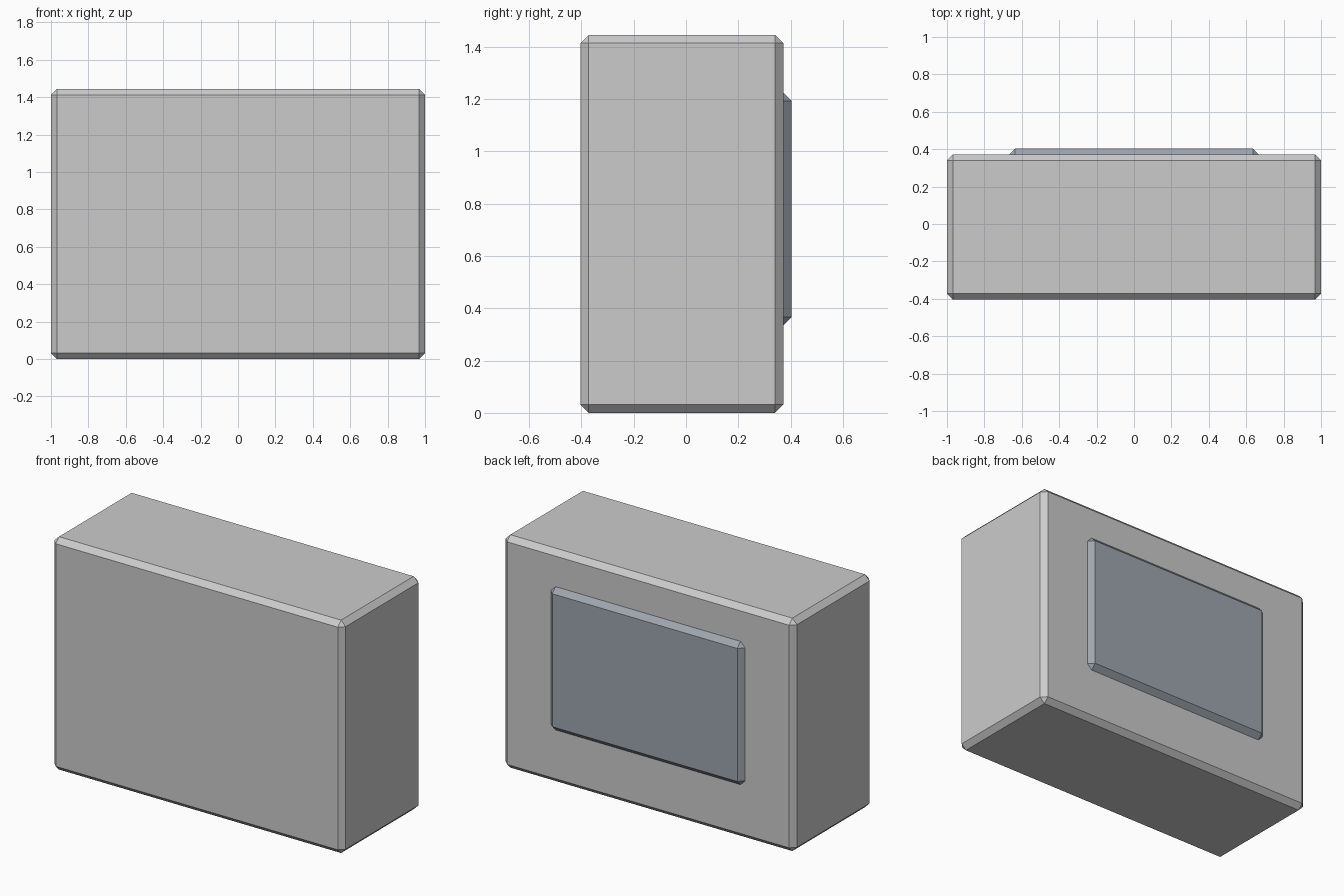
import bpy
import bmesh

if "Cube" in bpy.data.objects:
    bpy.data.objects.remove(bpy.data.objects["Cube"])


def chamfered_box(name, lo, hi, width, color=None):
    """Flat-shaded box between two corners with a one-segment chamfer on every edge."""
    bm = bmesh.new()
    bmesh.ops.create_cube(bm, size=1)
    for v in bm.verts:
        v.co = [a + (c + 0.5) * (b - a) for a, b, c in zip(lo, hi, v.co)]
    bmesh.ops.bevel(bm, geom=bm.edges[:], offset=width, offset_type='OFFSET',
                    segments=1, profile=0.5, affect='EDGES')
    bmesh.ops.recalc_face_normals(bm, faces=bm.faces[:])
    mesh = bpy.data.meshes.new(name)
    bm.to_mesh(mesh)
    bm.free()
    obj = bpy.data.objects.new(name, mesh)
    bpy.context.collection.objects.link(obj)
    if color:
        mat = bpy.data.materials.new(name + "_material")
        mat.diffuse_color = color
        mat.use_nodes = True
        mat.node_tree.nodes["Principled BSDF"].inputs["Base Color"].default_value = mat.diffuse_color
        mesh.materials.append(mat)
    return obj


CHAMFER = 0.032

# Main block
chamfered_box("body", (-1, -0.404, 0), (1, 0.372, 1.445), CHAMFER)

# Raised panel on the back, partly sunk into the body
chamfered_box("back_panel", (-0.667, 0.30, 0.335), (0.667, 0.404, 1.224), CHAMFER,
              (0.34, 0.38, 0.43, 1))
